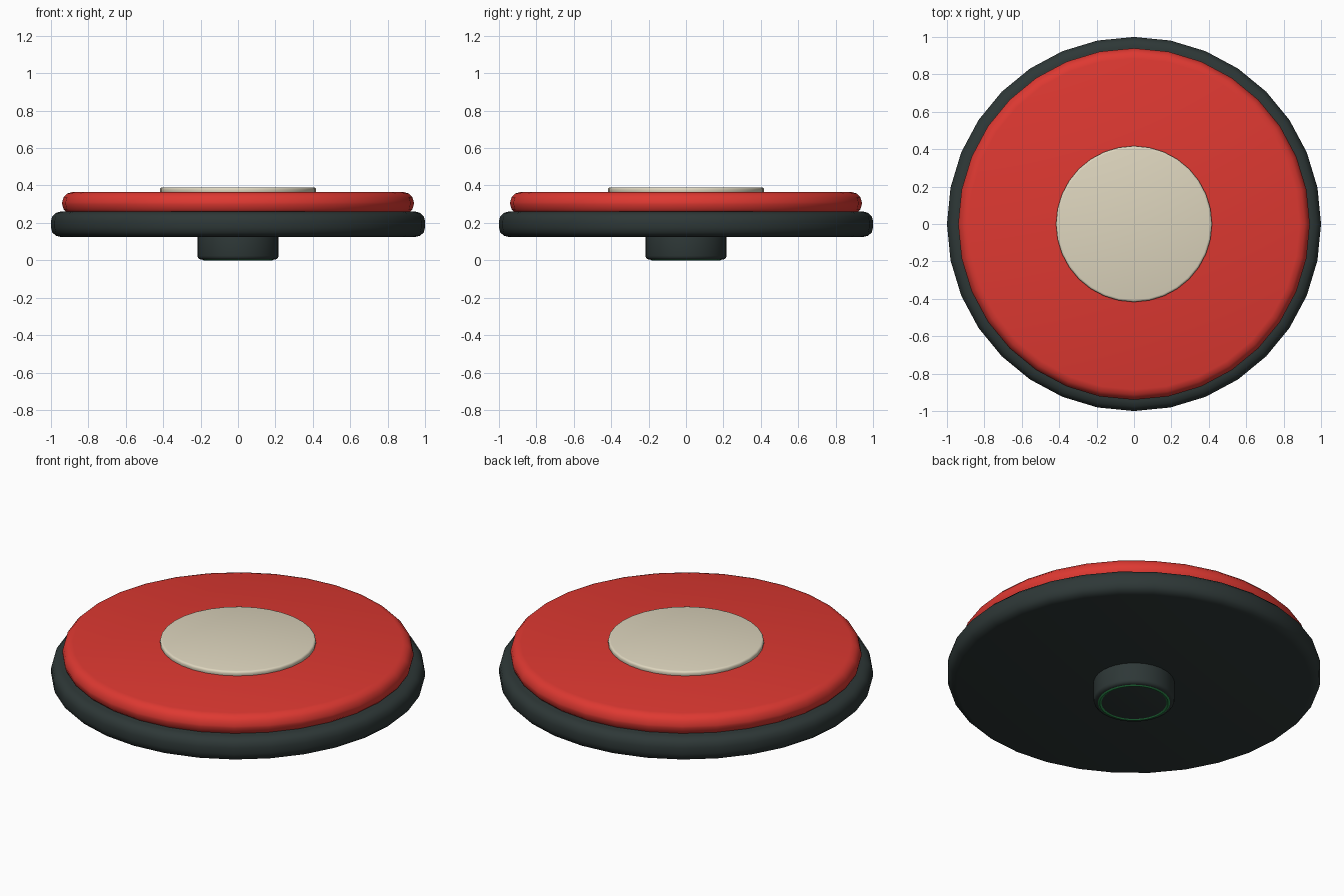
import bpy, math

if "Cube" in bpy.data.objects:
    bpy.data.objects.remove(bpy.data.objects["Cube"])


def material(name, rgb):
    m = bpy.data.materials.new(name)
    m.diffuse_color = (*rgb, 1)
    m.use_nodes = True
    m.node_tree.nodes["Principled BSDF"].inputs["Base Color"].default_value = m.diffuse_color
    return m


DARK = material("charcoal", (0.027, 0.039, 0.038))
RED = material("red", (0.73, 0.040, 0.031))
CREAM = material("cream", (0.73, 0.67, 0.515))
GREEN = material("green", (0.027, 0.27, 0.075))


def finish(obj, name, mat):
    obj.name = name
    obj.data.materials.append(mat)
    bpy.ops.object.shade_smooth_by_angle(angle=math.radians(40))


def disc(name, radius, z0, z1, bevel, mat, sides=32, segments=3):
    """Round disc between two heights with rounded rims."""
    bpy.ops.mesh.primitive_cylinder_add(vertices=sides, radius=radius, depth=z1 - z0,
                                        location=(0, 0, (z0 + z1) / 2))
    obj = bpy.context.object
    mod = obj.modifiers.new("rounded_rim", 'BEVEL')
    mod.width = bevel
    mod.segments = segments
    mod.limit_method = 'ANGLE'
    mod.angle_limit = math.radians(40)
    bpy.ops.object.modifier_apply(modifier=mod.name)
    finish(obj, name, mat)


# Stacked discs, bottom to top
disc("stem", 0.217, 0.004, 0.15, 0.02, DARK)
disc("base_disc", 1.0, 0.125, 0.26, 0.05, DARK)
disc("red_disc", 0.94, 0.245, 0.365, 0.055, RED)
disc("centre_plate", 0.417, 0.355, 0.39, 0.012, CREAM)

# Thin ring set into the underside of the stem
bpy.ops.mesh.primitive_torus_add(major_radius=0.184, minor_radius=0.014,
                                 major_segments=32, minor_segments=8,
                                 location=(0, 0, 0.014))
finish(bpy.context.object, "stem_ring", GREEN)
